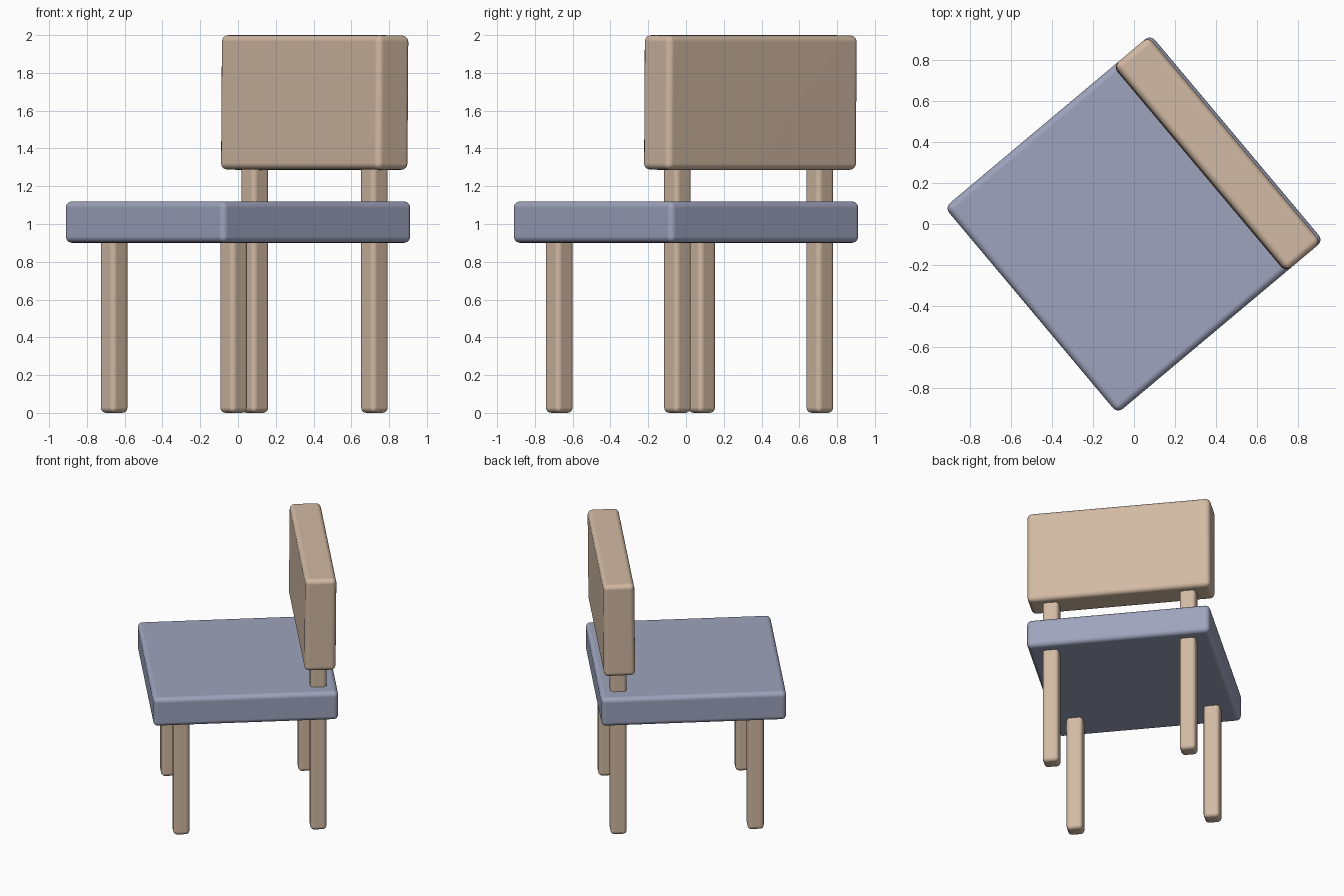
import bpy, bmesh, math
from mathutils import Matrix, Vector

if "Cube" in bpy.data.objects:
    bpy.data.objects.remove(bpy.data.objects["Cube"], do_unlink=True)

TURN = math.radians(40)  # the whole chair is turned about z


def material(name, rgb):
    m = bpy.data.materials.new(name)
    m.use_nodes = True
    m.diffuse_color = (*rgb, 1)
    bsdf = m.node_tree.nodes["Principled BSDF"]
    bsdf.inputs["Base Color"].default_value = (*rgb, 1)
    bsdf.inputs["Roughness"].default_value = 0.7
    return m


WOOD = material("pale wood", (0.64, 0.485, 0.366))
FABRIC = material("grey blue", (0.342, 0.366, 0.503))


def rounded_box(name, lo, hi, radius, mat, tilt=0.0):
    """Box between two corners in the chair's own axes, with rounded edges."""
    lo, hi = Vector(lo), Vector(hi)
    bm = bmesh.new()
    bmesh.ops.create_cube(bm, size=1)
    bmesh.ops.scale(bm, vec=hi - lo, verts=bm.verts)
    bmesh.ops.bevel(bm, geom=bm.edges[:], offset=radius, segments=4,
                    profile=0.5, affect='EDGES')
    for f in bm.faces:
        f.smooth = True
    me = bpy.data.meshes.new(name)
    bm.to_mesh(me)
    bm.free()
    me.materials.append(mat)
    ob = bpy.data.objects.new(name, me)
    bpy.context.collection.objects.link(ob)
    turn = Matrix.Rotation(TURN, 4, 'Z')
    ob.matrix_world = (turn @ Matrix.Translation((lo + hi) / 2)
                       @ Matrix.Rotation(tilt, 4, 'Y'))
    # keeps the flat faces flat while the edges stay soft
    wn = ob.modifiers.new("flat_faces", 'WEIGHTED_NORMAL')
    wn.weight = 100
    return ob


# Seat
rounded_box("seat", (-0.657, -0.657, 0.90), (0.657, 0.657, 1.12), 0.034, FABRIC)

# Backrest, leaning back very slightly
rounded_box("backrest", (0.419, -0.657, 1.287), (0.641, 0.657, 1.999), 0.034,
            WOOD, tilt=math.radians(0.5))

# Legs: the rear pair runs up through the seat to carry the backrest
H = 0.058
for end, u, top in (("front", -0.449, 1.0), ("rear", 0.524, 1.40)):
    for side, v in (("right", -0.499), ("left", 0.485)):
        rounded_box(f"{end}_{side}_leg", (u - H, v - H, 0), (u + H, v + H, top),
                    0.028, WOOD)
